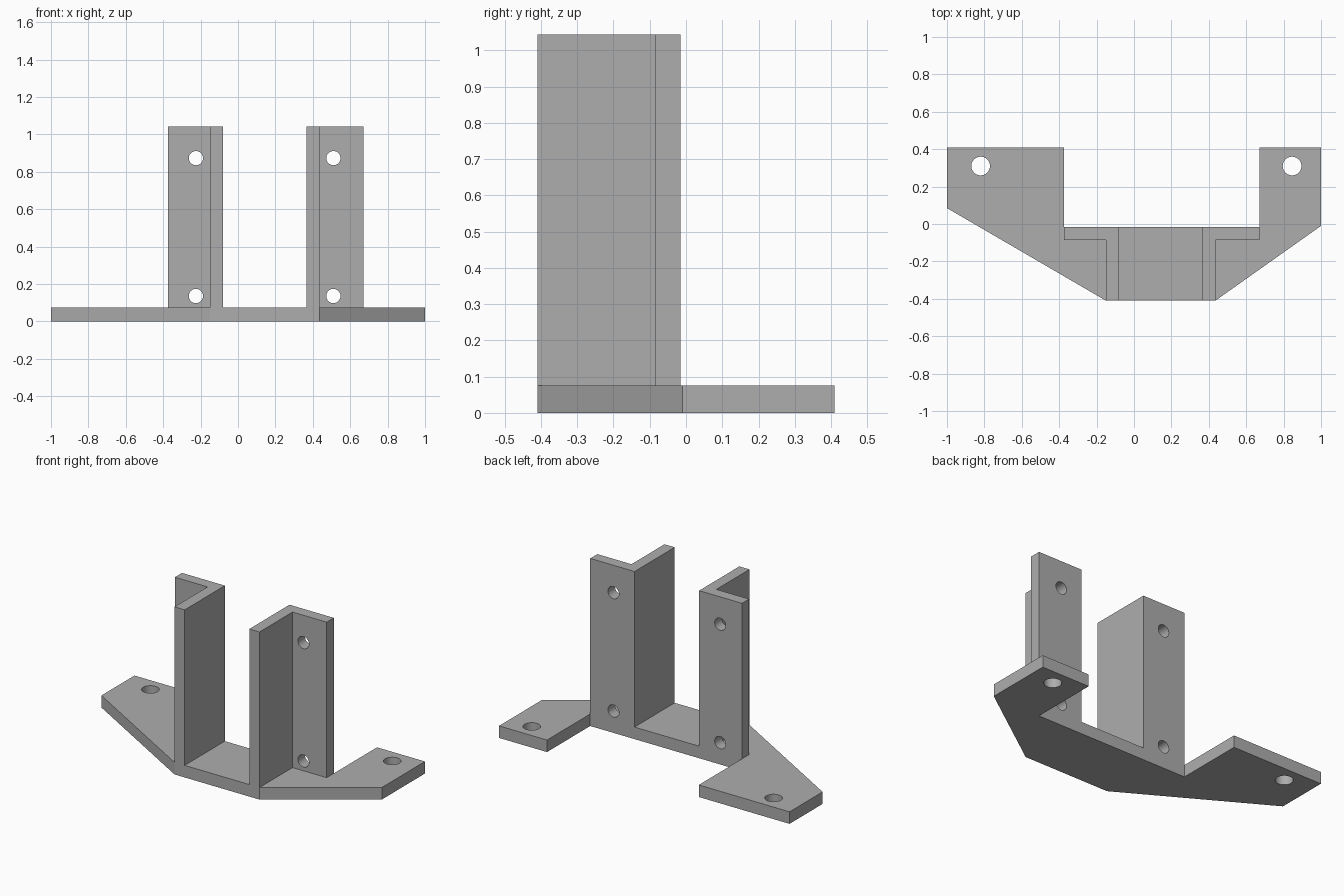
import bpy, bmesh
from mathutils import Matrix, Vector

cube = bpy.data.objects.get("Cube")
if cube:
    bpy.data.objects.remove(cube, do_unlink=True)

grey = bpy.data.materials.new("plain grey")
grey.use_nodes = True
colour = (0.42, 0.42, 0.42, 1)
grey.diffuse_color = colour
grey.node_tree.nodes["Principled BSDF"].inputs["Base Color"].default_value = colour

THICK, TOP = 0.075, 1.043
FRONT, BACK, EAR = -0.41, -0.015, 0.41


def make_object(name, bm):
    bmesh.ops.recalc_face_normals(bm, faces=bm.faces)
    mesh = bpy.data.meshes.new(name)
    bm.to_mesh(mesh)
    bm.free()
    mesh.materials.append(grey)
    obj = bpy.data.objects.new(name, mesh)
    bpy.context.collection.objects.link(obj)
    return obj


def extrude_outline(name, outline, z0, z1):
    bm = bmesh.new()
    face = bm.faces.new([bm.verts.new((x, y, z0)) for x, y in outline])
    new = bmesh.ops.extrude_face_region(bm, geom=[face], use_keep_orig=True)["geom"]
    bmesh.ops.translate(bm, vec=(0, 0, z1 - z0),
                        verts=[v for v in new if isinstance(v, bmesh.types.BMVert)])
    return make_object(name, bm)


def drill(obj, centres, radius, axis):
    """Cut round through holes along the given axis."""
    turn = Vector((0, 0, 1)).rotation_difference(Vector(axis)).to_matrix().to_4x4()
    bm = bmesh.new()
    for centre in centres:
        bmesh.ops.create_cone(bm, cap_ends=True, segments=40, radius1=radius,
                              radius2=radius, depth=0.3,
                              matrix=Matrix.Translation(centre) @ turn)
    cutter = make_object("hole_cutter", bm)
    cutter.hide_render = True
    mod = obj.modifiers.new("holes", 'BOOLEAN')
    mod.operation, mod.solver, mod.object = 'DIFFERENCE', 'EXACT', cutter
    bpy.ops.object.select_all(action='DESELECT')
    bpy.context.view_layer.objects.active = obj
    obj.select_set(True)
    bpy.ops.object.modifier_apply(modifier=mod.name)
    bpy.data.objects.remove(cutter, do_unlink=True)
    bpy.ops.object.shade_smooth_by_angle(angle=0.5)


# Flat base with two mounting ears
base = extrude_outline("base_plate", [
    (-1, EAR), (-1, 0.085), (-0.15, FRONT), (0.435, FRONT), (1, -0.01),
    (1, EAR), (0.67, EAR), (0.67, BACK), (-0.375, BACK), (-0.375, EAR)], 0, THICK)
drill(base, [(-0.82, 0.31, 0), (0.845, 0.31, 0)], 0.05, (0, 0, 1))

# Two L-section uprights: web on the inside, drilled flange at the back
for name, inner, outer, tip, hole_x in (
        ("right_upright", -0.08, -0.15, -0.375, -0.225),
        ("left_upright", 0.365, 0.435, 0.67, 0.51)):
    step = BACK - 0.07
    post = extrude_outline(name, [
        (inner, FRONT), (inner, BACK), (tip, BACK),
        (tip, step), (outer, step), (outer, FRONT)], THICK, TOP)
    drill(post, [(hole_x, BACK, z) for z in (0.136, 0.873)], 0.038, (0, 1, 0))
